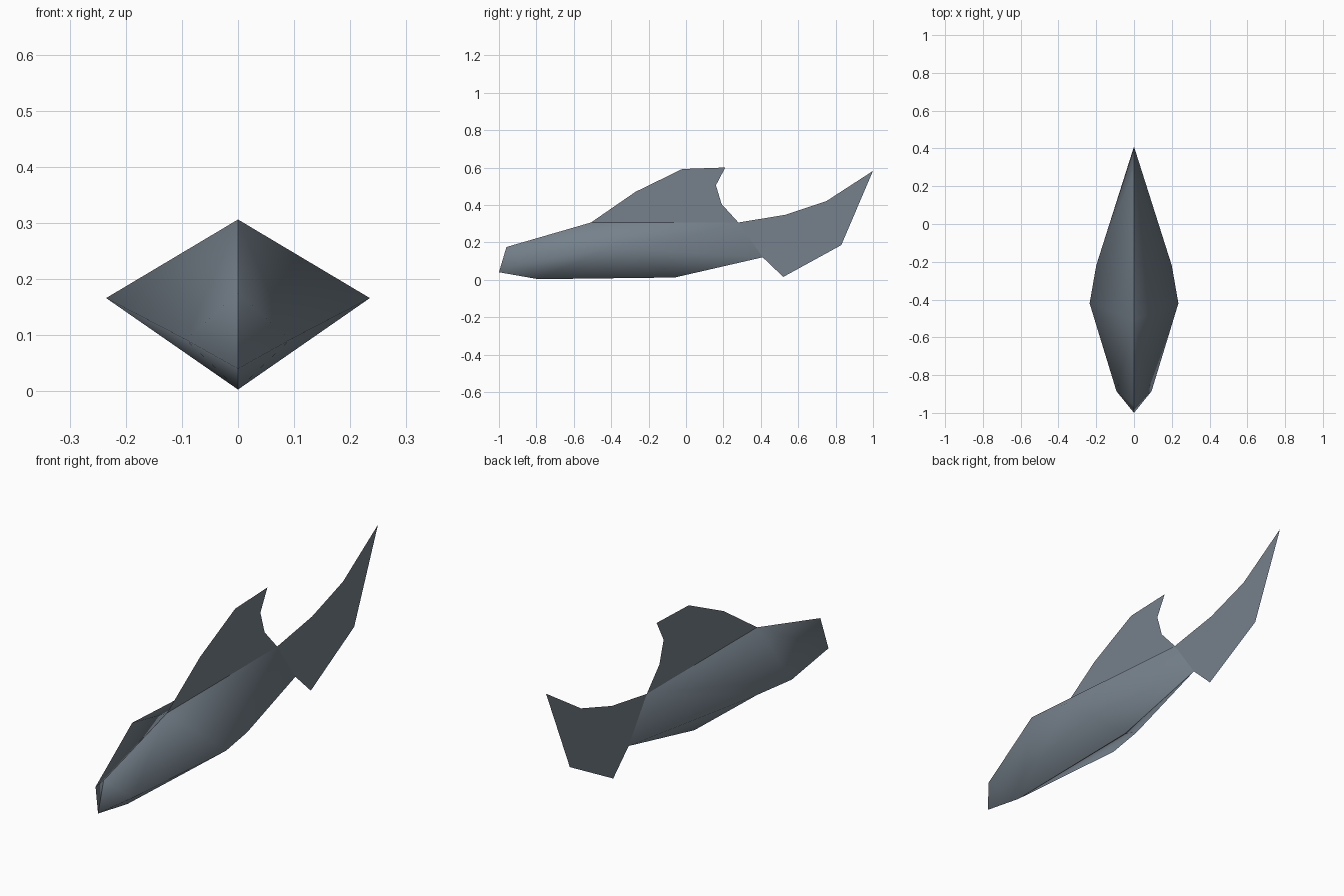
import bpy

if "Cube" in bpy.data.objects:
    bpy.data.objects.remove(bpy.data.objects["Cube"])

slate = bpy.data.materials.new("slate_grey")
slate.diffuse_color = (0.18, 0.22, 0.26, 1)
slate.use_nodes = True
slate.node_tree.nodes["Principled BSDF"].inputs["Base Color"].default_value = slate.diffuse_color


def make_object(name, verts, faces):
    mesh = bpy.data.meshes.new(name)
    mesh.from_pydata(verts, [], faces)
    mesh.materials.append(slate)
    obj = bpy.data.objects.new(name, mesh)
    bpy.context.collection.objects.link(obj)
    return obj


def make_fin(name, outline):
    """Flat sheet on the centre plane from a (y, z) outline."""
    return make_object(name, [(0, y, z) for y, z in outline],
                       [list(range(len(outline)))])


# Body: one diamond-section half, mirrored with a hard centre ridge
points = {
    "nose": (0, -1.0, 0.04),
    "brow": (0, -0.96, 0.175),
    "back_front": (0, -0.508, 0.306),
    "back_rear": (0, 0.28, 0.306),
    "chin": (0, -0.79, 0.003),
    "belly": (0, -0.06, 0.012),
    "tail_root": (0, 0.41, 0.12),
    "cheek": (0.093, -0.885, 0.092),
    "flank": (0.235, -0.42, 0.166),
    "hip": (0.2, -0.22, 0.163),
}
panels = [
    ("nose", "cheek", "brow"),
    ("cheek", "flank", "back_front", "brow"),
    ("flank", "hip", "back_rear", "back_front"),
    ("hip", "tail_root", "back_rear"),
    ("nose", "chin", "cheek"),
    ("chin", "flank", "cheek"),
    ("chin", "belly", "hip", "flank"),
    ("belly", "tail_root", "hip"),
]
names = list(points)
body = make_object("body", list(points.values()),
                   [[names.index(n) for n in p] for p in panels])
for poly in body.data.polygons:
    poly.use_smooth = True
mirror = body.modifiers.new("mirror", 'MIRROR')
mirror.use_mirror_merge = False

# Dorsal fin, hooked at the rear
make_fin("dorsal_fin", [
    (-0.508, 0.306), (0.28, 0.306), (0.19, 0.405), (0.16, 0.505),
    (0.21, 0.60), (-0.02, 0.592), (-0.27, 0.47)])

# Tail fin, with a long upper lobe
make_fin("tail_fin", [
    (0.28, 0.306), (0.41, 0.12), (0.52, 0.015), (0.83, 0.185),
    (1.0, 0.582), (0.75, 0.42), (0.53, 0.347)])
